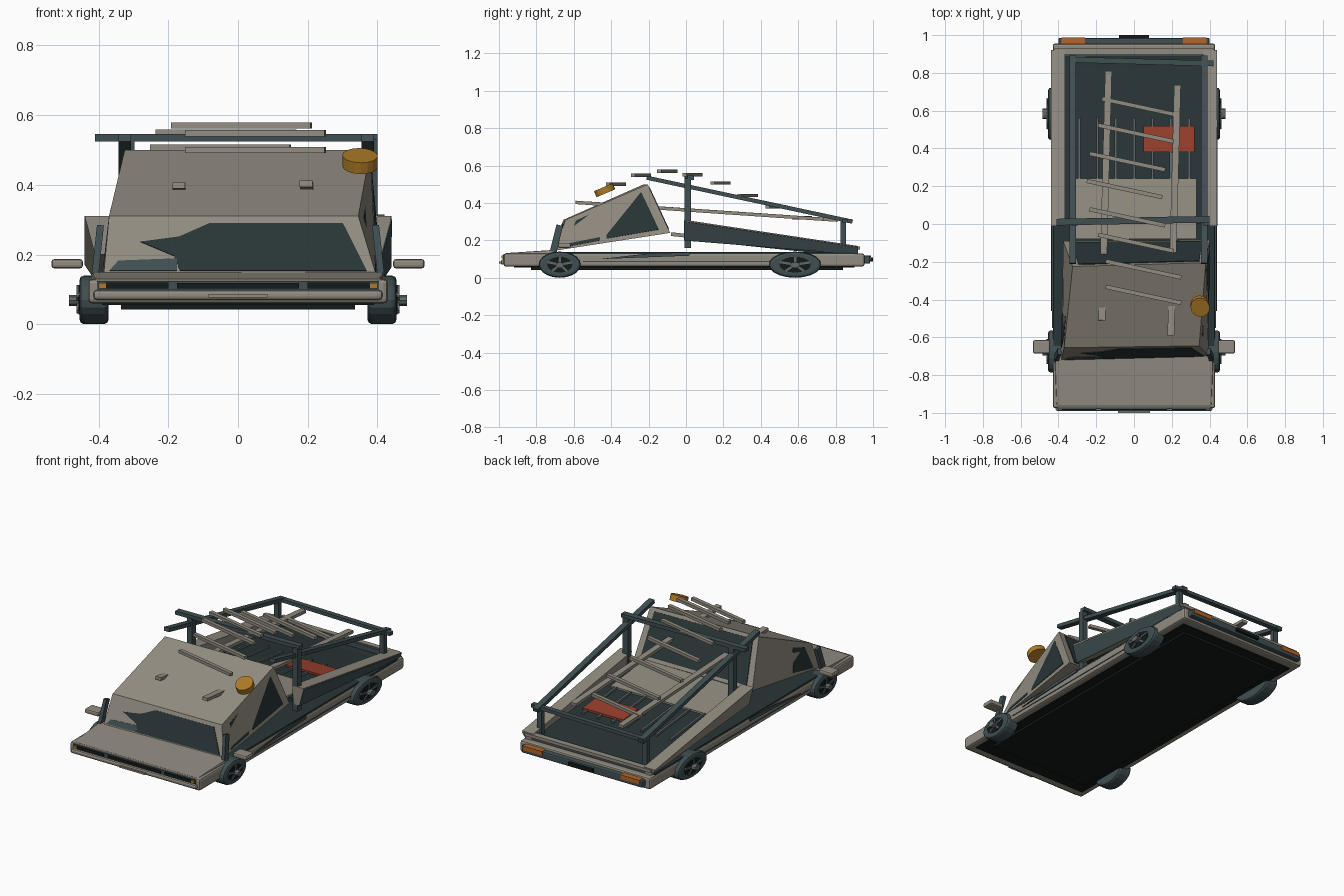
import bpy, bmesh, math
from mathutils import Vector, Matrix

cube = bpy.data.objects.get("Cube")
if cube:
    bpy.data.objects.remove(cube)


def material(name, r, g, b):
    m = bpy.data.materials.new(name)
    m.use_nodes = True
    m.diffuse_color = (r, g, b, 1)
    bsdf = m.node_tree.nodes["Principled BSDF"]
    bsdf.inputs["Base Color"].default_value = (r, g, b, 1)
    bsdf.inputs["Roughness"].default_value = 0.7
    return m


BEIGE = material("beige paint", .29, .265, .22)
SLATE = material("slate trim", .052, .078, .085)
DARK = material("dark glass", .022, .036, .038)
BLACK = material("black underside", .007, .011, .011)
AMBER = material("amber lamp", .42, .2, .02)
TAIL = material("orange lamp", .46, .13, .02)
RED = material("red cargo", .32, .05, .025)
GREY = material("steel grey", .12, .14, .14)


def finish(name, bm, mat, bevel=0):
    bmesh.ops.recalc_face_normals(bm, faces=bm.faces[:])
    me = bpy.data.meshes.new(name)
    bm.to_mesh(me)
    bm.free()
    ob = bpy.data.objects.new(name, me)
    bpy.context.collection.objects.link(ob)
    me.materials.append(mat)
    if bevel:
        mod = ob.modifiers.new("edge bevel", "BEVEL")
        mod.width, mod.segments = bevel, 2
    return ob


def prism(name, ring_a, ring_b, mat, bevel=0):
    """Solid joining two matching outlines."""
    bm = bmesh.new()
    a = [bm.verts.new(p) for p in ring_a]
    b = [bm.verts.new(p) for p in ring_b]
    bm.faces.new(a)
    bm.faces.new(b)
    for i in range(len(a)):
        j = (i + 1) % len(a)
        bm.faces.new((a[i], a[j], b[j], b[i]))
    return finish(name, bm, mat, bevel)


def box(name, x, y, z, mat, bevel=0):
    ring = [(x[0], y[0]), (x[1], y[0]), (x[1], y[1]), (x[0], y[1])]
    return prism(name, [(*p, z[0]) for p in ring], [(*p, z[1]) for p in ring], mat, bevel)


def bar(name, a, b, w, h, mat):
    """Rectangular beam from a to b."""
    a, b = Vector(a), Vector(b)
    d = (b - a).normalized()
    ref = Vector((0, 1, 0)) if abs(d.z) > .8 else Vector((0, 0, 1))
    s = d.cross(ref).normalized()
    u = s.cross(d)
    ring = [s * i * w / 2 + u * j * h / 2 for i, j in ((-1, -1), (1, -1), (1, 1), (-1, 1))]
    return prism(name, [a + p for p in ring], [b + p for p in ring], mat)


def panel(name, quad, uvs, mat, off=.004):
    """Thin plate lying on a four cornered face, outlined in its own coordinates."""
    p = [Vector(q) for q in quad]
    n = (p[1] - p[0]).cross(p[3] - p[0]).normalized()
    pts = [p[0].lerp(p[1], u).lerp(p[3].lerp(p[2], u), v) for u, v in uvs]
    return prism(name, [q - n * .003 for q in pts], [q + n * off for q in pts], mat)


def disc(name, centre, ry, rz, depth, mat, bevel=0, sides=20):
    bm = bmesh.new()
    bmesh.ops.create_cone(bm, cap_ends=True, segments=sides, radius1=1, radius2=1, depth=1)
    bm.transform(Matrix.Translation(centre) @ Matrix.Diagonal((depth, ry, rz, 1))
                 @ Matrix.Rotation(math.pi / 2, 4, "Y"))
    return finish(name, bm, mat, bevel)


# Lower hull, underside and deck
box("lower_hull", (-.43, .43), (-.975, .955), (.06, .13), BEIGE, .012)
box("underside_plate", (-.39, .39), (-.92, .9), (.055, .062), BLACK)
box("belly", (-.335, .335), (-.83, .84), (.042, .06), BLACK)
box("deck", (-.425, .425), (-.7, .9), (.128, .137), DARK)
prism("hood", [(-.41, -.97, .11), (.41, -.97, .11), (.42, -.69, .11), (-.42, -.69, .11)],
      [(-.41, -.965, .132), (.41, -.965, .132), (.42, -.69, .15), (-.42, -.69, .15)], BEIGE, .006)
for side, tag in ((1, "left"), (-1, "right")):
    x = side * .433
    box(f"{tag}_side_crease", sorted((x - side * .01, x)), (-.55, .45), (.084, .09), SLATE)
    prism(f"{tag}_sill_flap", [(x, -.46, .1), (x, .02, .118), (x, .02, .137), (x, -.2, .13)],
          [(x + side * .006, -.46, .1), (x + side * .006, .02, .118),
           (x + side * .006, .02, .137), (x + side * .006, -.2, .13)], SLATE)
    bar(f"{tag}_front_pillar", (side * .41, -.71, .14), (side * .395, -.675, .28), .02, .035, SLATE)
    box(f"{tag}_mirror", sorted((side * .445, side * .535)), (-.685, -.615), (.16, .187), BEIGE, .008)

# Front end
box("front_bumper", (-.415, .415), (-.99, -.95), (.07, .098), BEIGE, .01)
box("front_plate", (-.085, .085), (-1, -.985), (.076, .086), BEIGE)
box("front_grille_band", (-.405, .405), (-.979, -.96), (.098, .124), SLATE)
box("grille", (-.175, .175), (-.984, -.97), (.102, .118), BLACK)
for s, tag in ((1, "left"), (-1, "right")):
    box(f"{tag}_headlamp", sorted((s * .2, s * .38)), (-.984, -.97), (.102, .119), BLACK)
    box(f"{tag}_front_indicator", sorted((s * .378, s * .4)), (-.986, -.965), (.102, .118), AMBER)

# Rear end
box("rear_bumper", (-.4, .4), (.94, .985), (.075, .118), SLATE, .008)
box("rear_plate", (-.08, .08), (.98, 1), (.088, .108), BLACK)
for s, tag in ((1, "left"), (-1, "right")):
    box(f"{tag}_tail_lamp", sorted((s * .26, s * .385)), (.95, .988), (.095, .12), TAIL)

# Wheels, slightly flattened
for y, ry, end in ((-.675, .112, "front"), (.583, .14, "rear")):
    for s, tag in ((1, "left"), (-1, "right")):
        name = f"{tag}_{end}"
        disc(name + "_tyre", (s * .413, y, .07), ry, .07, .084, SLATE, .014)
        disc(name + "_rim", (s * .452, y, .07), ry * .6, .042, .012, BLACK)
        disc(name + "_hub", (s * .467, y, .068), ry * .2, .016, .036, GREY, 0, 10)
        for k in range(5):
            t = k * math.tau / 5 + .3
            bar(f"{name}_spoke_{k}", (s * .457, y, .07),
                (s * .457, y + ry * .6 * math.cos(t), .07 + .042 * math.sin(t)), .012, .012, GREY)

# Tilted cab: lower and upper outlines, starting at the front right corner
low = [(-.385, -.72, .145), (.395, -.7, .145), (.4, -.085, .24), (-.375, -.09, .24)]
top = [(-.37, -.655, .31), (.345, -.645, .31), (.38, -.205, .5), (-.325, -.225, .5)]
prism("cab", low, top, BEIGE)


def cab_face(i):
    j = (i + 1) % 4
    return low[i], low[j], top[j], top[i]


front, left, rear, right = (cab_face(i) for i in range(4))
panel("windscreen", front, [(.28, .05), (.97, .05), (.93, .87), (.4, .87), (.28, .64),
                            (.13, .55), (.26, .3)], DARK)
panel("windscreen_shard", front, [(.02, .05), (.27, .05), (.27, .26), (.05, .22)], SLATE)
panel("left_front_window", left, [(.1, .06), (.39, .08), (.43, .88), (.14, .82)], DARK)
panel("left_rear_window", left, [(.45, .1), (.92, .1), (.9, .9), (.5, .87)], DARK)
panel("right_front_window", right, [(.6, .1), (.9, .06), (.84, .82), (.62, .8)], DARK)
panel("rear_window", rear, [(.05, .07), (.95, .07), (.95, .93), (.05, .93)], DARK)

# Roof lamp, tipped forward
lamp = disc("roof_lamp", (0, 0, 0), .055, .05, .035, AMBER, 0, 16)
lamp.matrix_world = (Matrix.Translation((.35, -.435, .468)) @ Matrix.Rotation(.4, 4, "X")
                     @ Matrix.Rotation(.4, 4, "Z") @ Matrix.Rotation(math.pi / 2, 4, "Y"))

# Sloping load bed


def floor_z(y):
    return .225 - .105 * y


def bed_slab(name, x, y, lift, thick, mat):
    ring = [(x[0], y[0]), (x[1], y[0]), (x[1], y[1]), (x[0], y[1])]
    return prism(name, [(*p, floor_z(p[1]) + lift) for p in ring],
                 [(*p, floor_z(p[1]) + lift + thick) for p in ring], mat)


bed_slab("bed_floor", (-.38, .38), (.0, .9), -.02, .02, DARK)
bed_slab("bed_front_floor", (-.32, .33), (-.08, .24), -.01, .02, BEIGE)
bed_slab("red_cargo", (.05, .32), (.38, .52), .004, .012, RED)
for k in range(7):
    x = -.29 + k * .097
    bed_slab(f"bed_slat_{k}", (x - .006, x + .006), (.24, .56), .002, .012, GREY)
for s, tag in ((1, "left"), (-1, "right")):
    section = [(.365, 1), (.44, 1), (.41, 0), (.38, 0)]
    prism(f"{tag}_bed_wall", [(s * x, -.01, .2 + t * .11) for x, t in section],
          [(s * x, .92, .125 + t * .045) for x, t in section], BEIGE)
outer = [(.41, -.01, .2), (.41, .92, .125), (.44, .92, .17), (.44, -.01, .31)]
panel("left_bed_cladding", outer, [(0, 0), (1, 0), (1, .88), (0, .92)], SLATE)
box("tailgate", (-.4, .4), (.885, .915), (.1, .165), SLATE)
box("tailgate_cap", (-.42, .42), (.9, .93), (.15, .168), BEIGE)

# Sloping rack frame
for x, tag in ((.372, "left"), (-.325, "right")):
    bar(f"{tag}_rack_rail", (x, -.21, .535), (x, .89, .3), .035, .022, SLATE)
    bar(f"{tag}_front_post", (x + .01, .01, .16), (x + .01, .01, .53), .035, .035, SLATE)
    bar(f"{tag}_rear_post", (x, .84, .12), (x, .84, .3), .03, .03, SLATE)
bar("rack_front_crossbar", (-.41, .01, .535), (.4, .025, .535), .035, .022, SLATE)
bar("rack_rear_crossbar", (-.34, .87, .305), (.42, .85, .305), .03, .02, SLATE)

# Broken ladder: two rails and loose rungs rising in an arc
bar("ladder_right_rail", (-.17, -.51, .398), (-.135, .81, .308), .036, .018, BEIGE)
bar("ladder_left_rail", (.195, -.59, .403), (.23, .735, .313), .036, .018, BEIGE)
rungs = [(.03, .62, .32), (.01, .48, .38), (-.035, .33, .44), (-.05, .185, .507),
         (-.035, .035, .55), (.01, -.1, .57), (.05, -.24, .548), (.05, -.375, .5)]
for k, (x, y, z) in enumerate(rungs):
    bar(f"ladder_rung_{k}", (x - .2, y + .043, z), (x + .2, y - .043, z), .022, .018, BEIGE)
